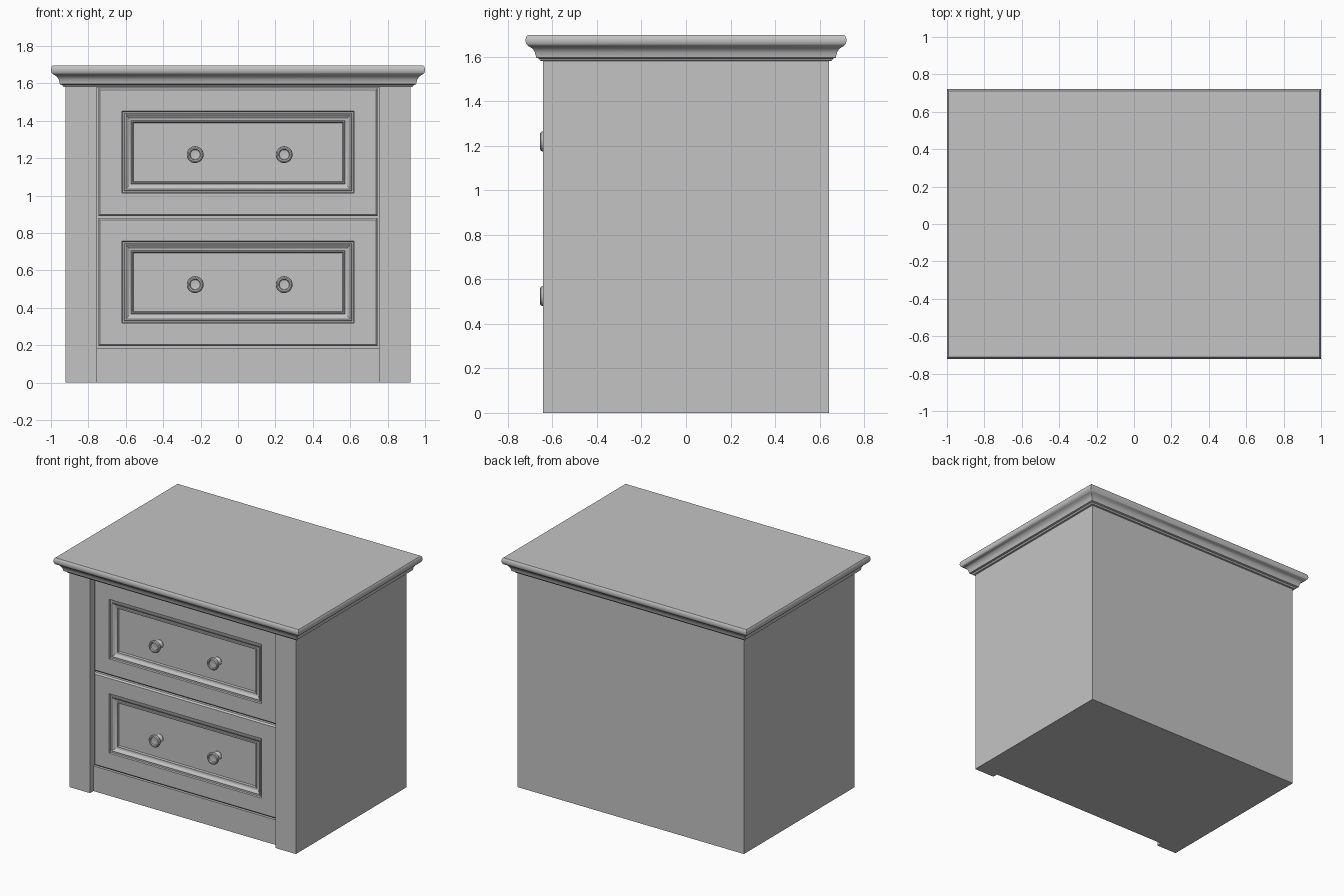
import bpy, bmesh
from math import radians, sin, cos, tau

if "Cube" in bpy.data.objects:
    bpy.data.objects.remove(bpy.data.objects["Cube"])

grey = bpy.data.materials.new("plain grey")
grey.use_nodes = True
GREY = (0.55, 0.55, 0.55, 1)
grey.diffuse_color = GREY
grey.node_tree.nodes["Principled BSDF"].inputs["Base Color"].default_value = GREY


def loft(name, rings, smooth=None):
    """Skin a list of matching rings and cap both ends."""
    bm = bmesh.new()
    loops = [[bm.verts.new(p) for p in ring] for ring in rings]
    n = len(loops[0])
    for a, b in zip(loops, loops[1:]):
        for i in range(n):
            j = (i + 1) % n
            bm.faces.new((a[i], a[j], b[j], b[i]))
    bm.faces.new(loops[0])
    bm.faces.new(loops[-1])
    bmesh.ops.recalc_face_normals(bm, faces=bm.faces)
    mesh = bpy.data.meshes.new(name)
    bm.to_mesh(mesh)
    bm.free()
    mesh.materials.append(grey)
    obj = bpy.data.objects.new(name, mesh)
    bpy.context.collection.objects.link(obj)
    if smooth:
        bpy.ops.object.select_all(action='DESELECT')
        obj.select_set(True)
        bpy.context.view_layer.objects.active = obj
        bpy.ops.object.shade_smooth_by_angle(angle=radians(smooth))
    return obj


def flat_rect(hx, hy, z):
    return [(-hx, -hy, z), (hx, -hy, z), (hx, hy, z), (-hx, hy, z)]


def front_rect(hx, hz, y, zc):
    return [(-hx, y, zc - hz), (hx, y, zc - hz), (hx, y, zc + hz), (-hx, y, zc + hz)]


HX, HY = 0.922, 0.643      # cabinet half width and half depth
FACE = -0.612              # drawer face plane
BACK = -0.57               # back of the front recess
OPEN = 0.755               # half width of the recess

# Cabinet body with side posts framing a shallow front recess
plan = [(-HX, -HY), (-OPEN, -HY), (-OPEN, BACK), (OPEN, BACK),
        (OPEN, -HY), (HX, -HY), (HX, HY), (-HX, HY)]
loft("cabinet_body", [[(x, y, z) for x, y in plan] for z in (0, 1.59)])

# Rails below and above the drawers
loft("base_rail", [front_rect(OPEN, 0.0925, y, 0.0925) for y in (BACK, -0.603)])
loft("top_rail", [front_rect(OPEN, 0.006, y, 1.582) for y in (BACK, FACE)])

# Moulded top: outward offset and height
crown = [(0, 1.58), (0.012, 1.582), (0.018, 1.592), (0.03, 1.596), (0.032, 1.605),
         (0.036, 1.62), (0.045, 1.635), (0.058, 1.644), (0.066, 1.648),
         (0.074, 1.657), (0.078, 1.669), (0.077, 1.682), (0.073, 1.692), (0.069, 1.697)]
loft("moulded_top", [flat_rect(HX + o, HY + o, z) for o, z in crown], 40)

# Frame moulding: inward inset and depth behind the drawer face
moulding = [(0, 0), (0.003, 0.012), (0.012, 0.012), (0.015, 0.005), (0.021, 0.003),
            (0.027, 0.006), (0.033, 0.014), (0.043, 0.019), (0.05, 0.019),
            (0.052, 0.013), (0.058, 0.013), (0.062, 0.027)]

# Knob: radius and distance in front of the panel
knob = [(0.03, -0.004), (0.03, 0.005), (0.022, 0.01), (0.018, 0.02), (0.02, 0.032),
        (0.034, 0.042), (0.043, 0.05), (0.045, 0.058), (0.043, 0.066),
        (0.037, 0.07), (0.03, 0.069), (0.026, 0.062), (0.012, 0.06)]
SIDES = 32
PANEL = FACE + 0.027

for label, zc in (("lower", 0.5375), ("upper", 1.2325)):
    rings = [front_rect(0.747, 0.342, BACK, zc),
             front_rect(0.747, 0.342, FACE + 0.01, zc),
             front_rect(0.737, 0.332, FACE, zc)]
    rings += [front_rect(0.621 - i, 0.219 - i, FACE + d, zc) for i, d in moulding]
    loft(label + "_drawer", rings, 30)
    for side, x in (("right", -0.229), ("left", 0.247)):
        circles = [[(x + r * cos(tau * k / SIDES), PANEL - d,
                     zc - 0.013 + r * sin(tau * k / SIDES)) for k in range(SIDES)]
                   for r, d in knob]
        loft(f"{label}_{side}_knob", circles, 40)
